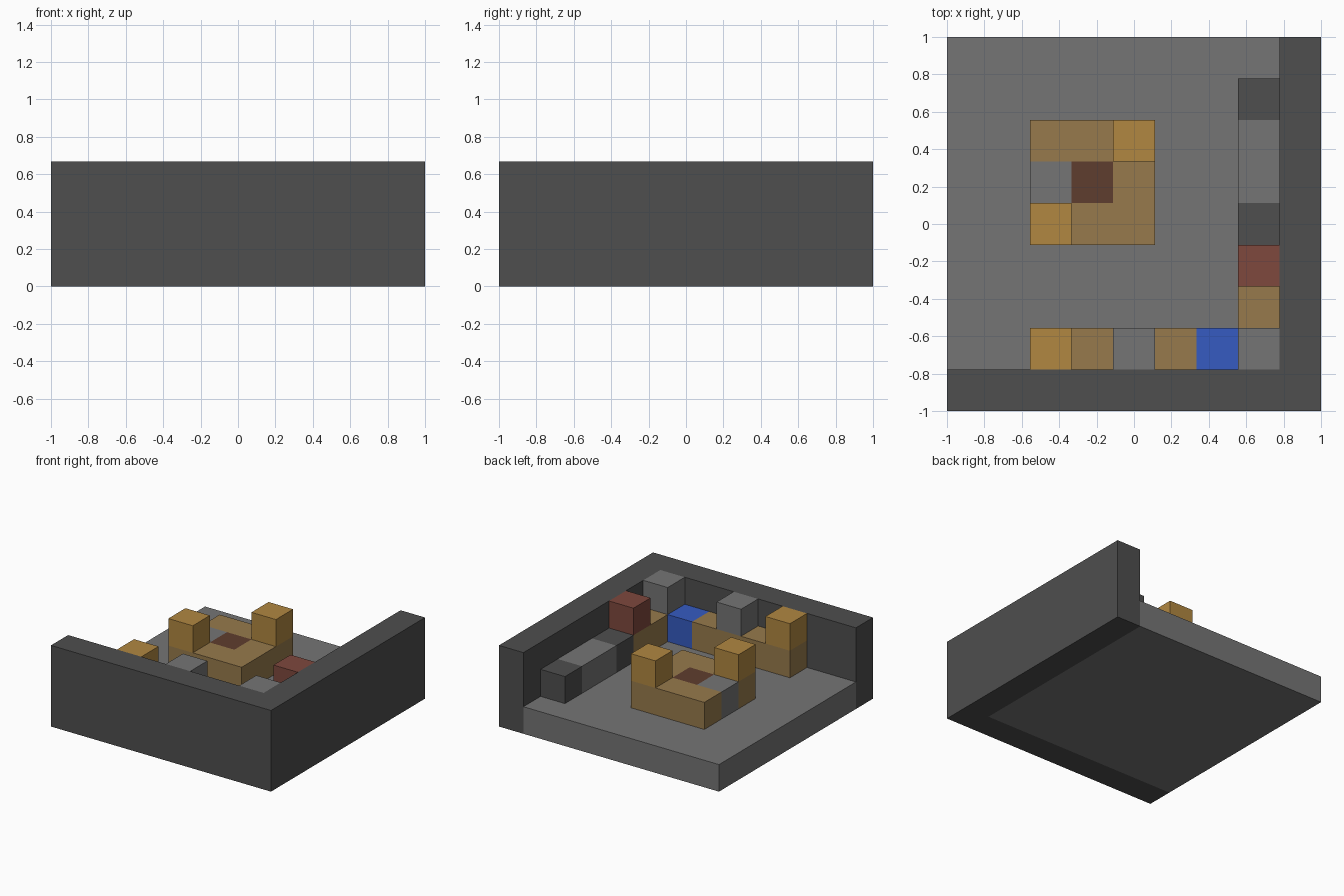
import bpy
import bmesh

cube = bpy.data.objects.get("Cube")
if cube:
    bpy.data.objects.remove(cube, do_unlink=True)

UNIT = 2 / 9  # the room is a 9 x 9 grid of blocks, 3 blocks high


def material(name, rgb):
    """Flat material from display values, stored as linear."""
    linear = [((c / 255 + 0.055) / 1.055) ** 2.4 for c in rgb] + [1]
    mat = bpy.data.materials.new(name)
    mat.use_nodes = True
    mat.diffuse_color = linear
    bsdf = next(n for n in mat.node_tree.nodes if n.type == 'BSDF_PRINCIPLED')
    bsdf.inputs["Base Color"].default_value = linear
    return mat


dark = material("dark grey", (78, 78, 78))
grey = material("mid grey", (117, 117, 117))
tan = material("tan wood", (151, 122, 76))
gold = material("golden wood", (177, 135, 65))
brown = material("dark brown", (95, 61, 46))
red = material("brick red", (126, 72, 61))
blue = material("blue", (54, 91, 193))


def prism(name, outline, bottom, top, mat):
    """Extrude a counter-clockwise outline, in grid steps, between two levels."""
    bm = bmesh.new()
    base = [bm.verts.new((x * UNIT - 1, y * UNIT - 1, bottom * UNIT))
            for x, y in outline]
    face = bm.faces.new(base)
    moved = bmesh.ops.extrude_face_region(bm, geom=[face])["geom"]
    lifted = [v for v in moved if isinstance(v, bmesh.types.BMVert)]
    bmesh.ops.translate(bm, verts=lifted, vec=(0, 0, (top - bottom) * UNIT))
    bmesh.ops.recalc_face_normals(bm, faces=bm.faces)
    mesh = bpy.data.meshes.new(name)
    bm.to_mesh(mesh)
    bm.free()
    mesh.materials.append(mat)
    obj = bpy.data.objects.new(name, mesh)
    bpy.context.collection.objects.link(obj)
    return obj


def block(name, x, y, mat, level=1, wide=1, deep=1, high=1):
    """A box of whole grid blocks with its low corner at x, y, level."""
    outline = [(x, y), (x + wide, y), (x + wide, y + deep), (x, y + deep)]
    return prism(name, outline, level, level + high, mat)


# Room shell: floor slab and the corner wall
block("floor", 0, 1, grey, level=0, wide=8, deep=8)
prism("corner_wall", [(0, 0), (9, 0), (9, 9), (8, 9), (8, 1), (0, 1)], 0, 3, dark)

# Counter along the front wall
block("front_counter", 2, 1, tan, wide=4)
block("counter_end_crate", 2, 1, gold, level=2)
block("counter_grey_block", 4, 1, grey, level=2)
block("water_basin", 6, 1, blue)
block("corner_pillar", 7, 1, grey, high=2)

# Counter and bench along the left wall
block("side_counter", 7, 2, tan, deep=2)
block("red_box", 7, 3, red, level=2)
block("bench", 7, 5, grey, deep=2)
for name, y in (("bench_front_end", 4), ("bench_back_end", 7)):
    block(name, 7, y, dark)

# Central table, open on one side
prism("table", [(2, 4), (5, 4), (5, 7), (2, 7), (2, 6), (4, 6), (4, 5), (2, 5)],
      1, 2, tan)
block("table_middle", 3, 5, brown)
block("table_step", 2, 5, grey)
for name, x, y in (("table_front_crate", 2, 4), ("table_back_crate", 4, 6)):
    block(name, x, y, gold, level=2)
